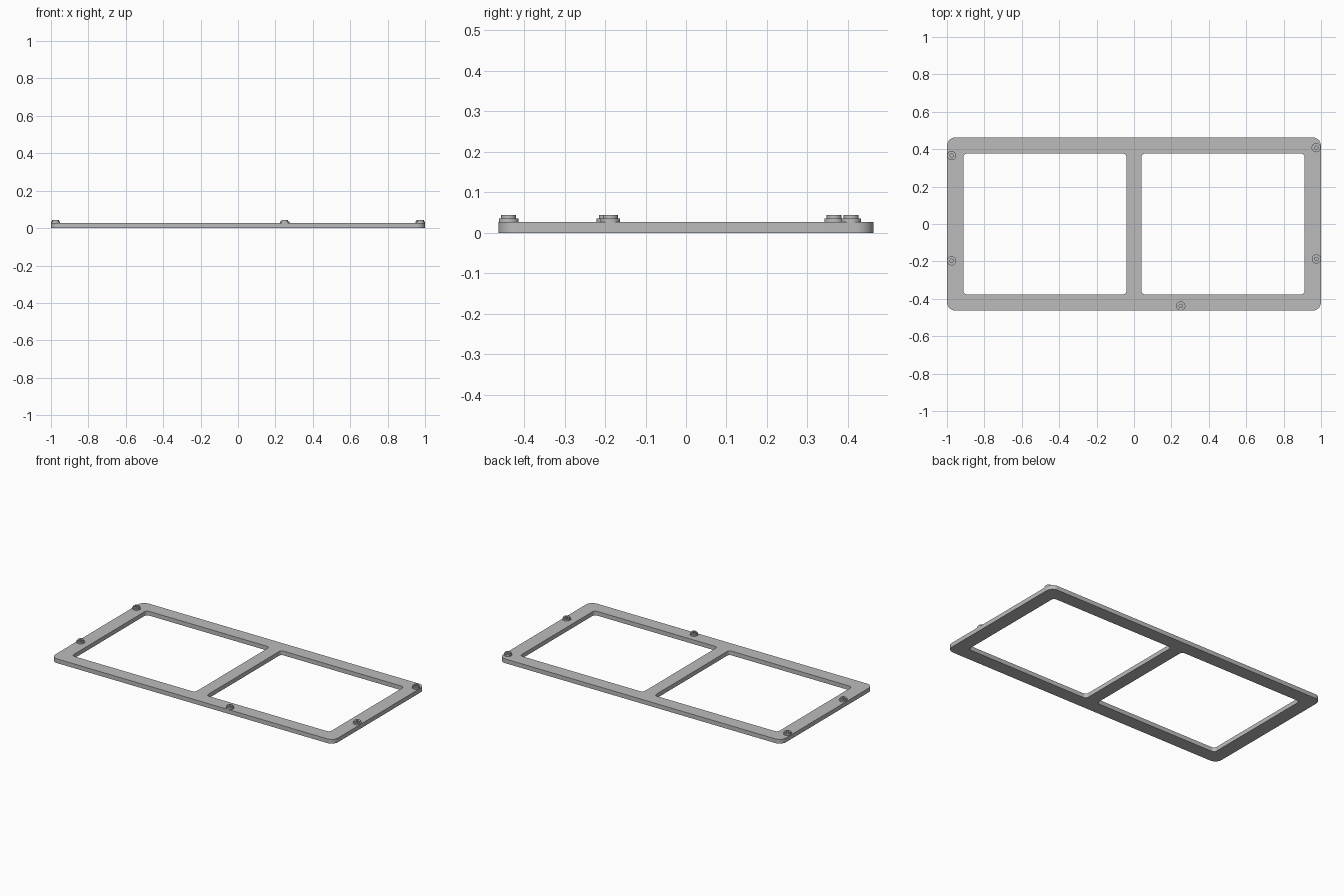
import bpy
import bmesh
from math import cos, sin, pi, radians
from mathutils import Vector

cube = bpy.data.objects.get("Cube")
if cube:
    bpy.data.objects.remove(cube, do_unlink=True)

grey = bpy.data.materials.new("plain grey")
grey.use_nodes = True
GREY = (0.5, 0.5, 0.5, 1)
grey.diffuse_color = GREY
grey.node_tree.nodes["Principled BSDF"].inputs["Base Color"].default_value = GREY

HALF_W, HALF_D, THICK = 1.0, 0.463, 0.027


def finish(bm, name):
    """Turn a bmesh into a smooth-by-angle object."""
    bmesh.ops.recalc_face_normals(bm, faces=bm.faces)
    mesh = bpy.data.meshes.new(name)
    bm.to_mesh(mesh)
    bm.free()
    mesh.materials.append(grey)
    obj = bpy.data.objects.new(name, mesh)
    bpy.context.collection.objects.link(obj)
    bpy.ops.object.select_all(action='DESELECT')
    obj.select_set(True)
    bpy.context.view_layer.objects.active = obj
    bpy.ops.object.shade_smooth_by_angle(angle=radians(30))
    return obj


def rounded_outline(bm, cx, half_w, half_d, radius, steps=8):
    """Closed edge loop of a rounded rectangle centred on (cx, 0)."""
    verts = []
    for corner, (sx, sy) in enumerate([(1, 1), (-1, 1), (-1, -1), (1, -1)]):
        for i in range(steps + 1):
            a = pi / 2 * (corner + i / steps)
            verts.append(bm.verts.new((cx + sx * (half_w - radius) + radius * cos(a),
                                       sy * (half_d - radius) + radius * sin(a), 0)))
    return [bm.edges.new((v, verts[i - 1])) for i, v in enumerate(verts)]


# Flat frame with two rounded windows
bm = bmesh.new()
edges = rounded_outline(bm, 0, HALF_W, HALF_D, 0.045)
for side in (-1, 1):
    edges += rounded_outline(bm, side * 0.476, 0.436, 0.377, 0.02)
bmesh.ops.triangle_fill(bm, use_beauty=True, edges=edges)
top = bmesh.ops.extrude_face_region(bm, geom=bm.faces[:])["geom"]
bmesh.ops.translate(bm, vec=Vector((0, 0, THICK)),
                    verts=[g for g in top if isinstance(g, bmesh.types.BMVert)])
finish(bm, "window_frame")

# Stepped round bosses with a blind centre hole: (radius, height) profile
PROFILE = [(0.0245, 0.02), (0.0245, 0.036), (0.0185, 0.036), (0.0185, 0.044),
           (0.009, 0.044), (0.009, 0.029)]
SIDES = 32


def boss(name, x, y):
    bm = bmesh.new()
    rings = [[bm.verts.new((x + r * cos(2 * pi * i / SIDES), y + r * sin(2 * pi * i / SIDES), z))
              for i in range(SIDES)] for r, z in PROFILE]
    for low, high in zip(rings, rings[1:]):
        for i in range(SIDES):
            bm.faces.new((low[i - 1], low[i], high[i], high[i - 1]))
    bm.faces.new(rings[0])
    bm.faces.new(rings[-1])
    finish(bm, name)


boss("back_right_boss", -0.975, 0.366)
boss("front_right_boss", -0.975, -0.197)
boss("back_left_boss", 0.974, 0.408)
boss("front_left_boss", 0.975, -0.187)
boss("front_edge_boss", 0.25, -0.438)
